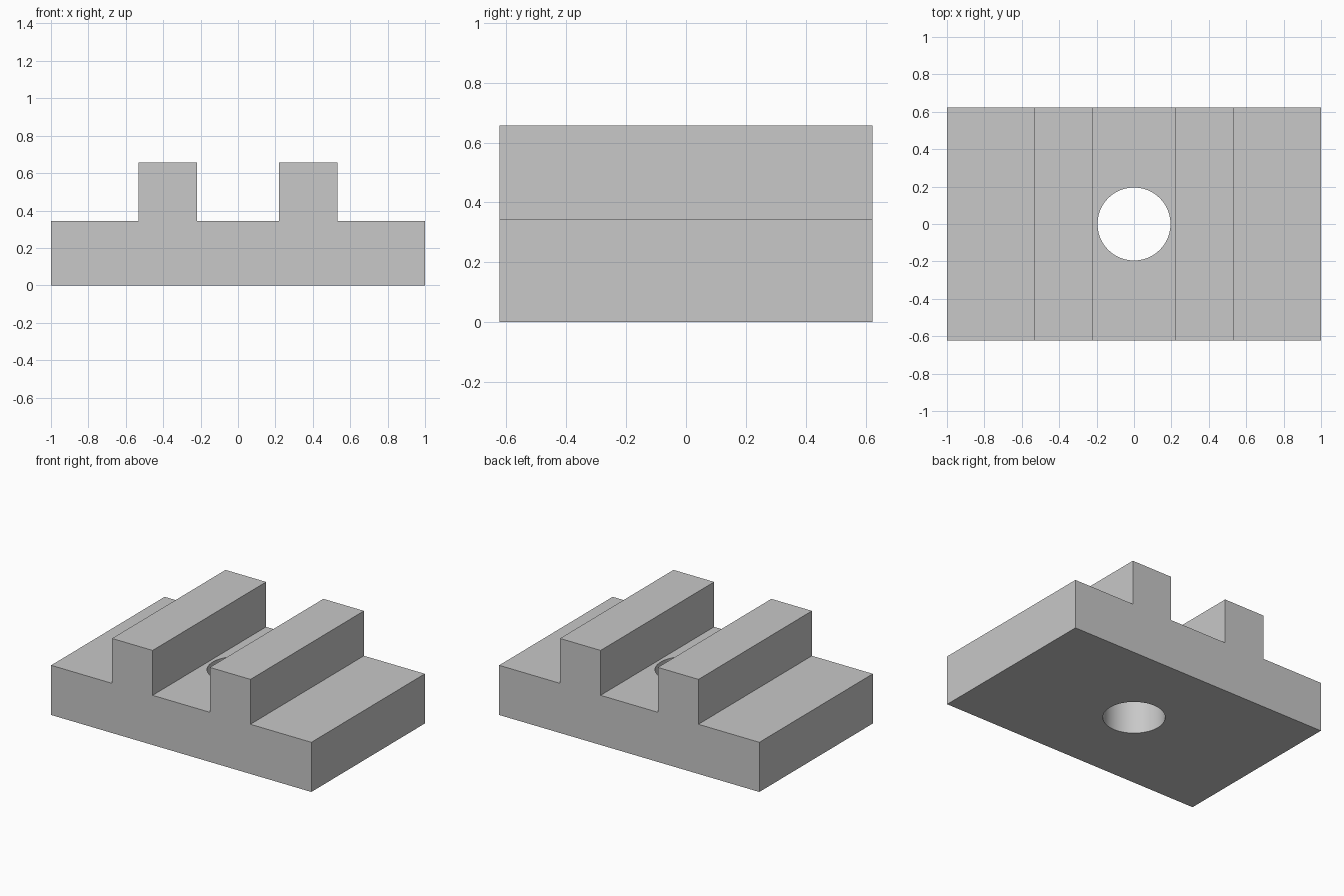
import bpy
import bmesh

HALF_X, HALF_Y = 1.0, 0.623
BASE_TOP, RAIL_TOP = 0.345, 0.657
RAIL_IN, RAIL_OUT = 0.22, 0.532
HOLE_RADIUS = 0.195

cube = bpy.data.objects.get("Cube")
if cube:
    bpy.data.objects.remove(cube, do_unlink=True)

grey = bpy.data.materials.new("plain grey")
grey.use_nodes = True
colour = (0.58, 0.58, 0.58, 1.0)
grey.diffuse_color = colour
grey.node_tree.nodes["Principled BSDF"].inputs["Base Color"].default_value = colour

# Block with two rails: mirrored profile extruded front to back
right_half = [(HALF_X, 0), (HALF_X, BASE_TOP), (RAIL_OUT, BASE_TOP),
              (RAIL_OUT, RAIL_TOP), (RAIL_IN, RAIL_TOP), (RAIL_IN, BASE_TOP)]
profile = right_half + [(-x, z) for x, z in reversed(right_half)]

bm = bmesh.new()
face = bm.faces.new([bm.verts.new((x, -HALF_Y, z)) for x, z in profile])
extruded = bmesh.ops.extrude_face_region(bm, geom=[face])["geom"]
moved = [v for v in extruded if isinstance(v, bmesh.types.BMVert)]
bmesh.ops.translate(bm, verts=moved, vec=(0, 2 * HALF_Y, 0))
bmesh.ops.recalc_face_normals(bm, faces=bm.faces)
mesh = bpy.data.meshes.new("railed_block")
bm.to_mesh(mesh)
bm.free()
block = bpy.data.objects.new("railed_block", mesh)
bpy.context.collection.objects.link(block)
mesh.materials.append(grey)

# Round through hole in the middle channel
bpy.ops.mesh.primitive_cylinder_add(vertices=96, radius=HOLE_RADIUS, depth=1,
                                    location=(0, 0, BASE_TOP / 2))
cutter = bpy.context.object
cutter.name = "hole_cutter"
cutter.data.materials.append(grey)
cutter.hide_render = True

cut = block.modifiers.new("centre_hole", "BOOLEAN")
cut.operation = "DIFFERENCE"
cut.solver = "EXACT"
cut.object = cutter

# Apply the cut, then smooth the hole wall only
bpy.ops.object.select_all(action="DESELECT")
block.select_set(True)
bpy.context.view_layer.objects.active = block
bpy.ops.object.modifier_apply(modifier=cut.name)
bpy.data.objects.remove(cutter, do_unlink=True)
bpy.ops.object.shade_smooth_by_angle()
